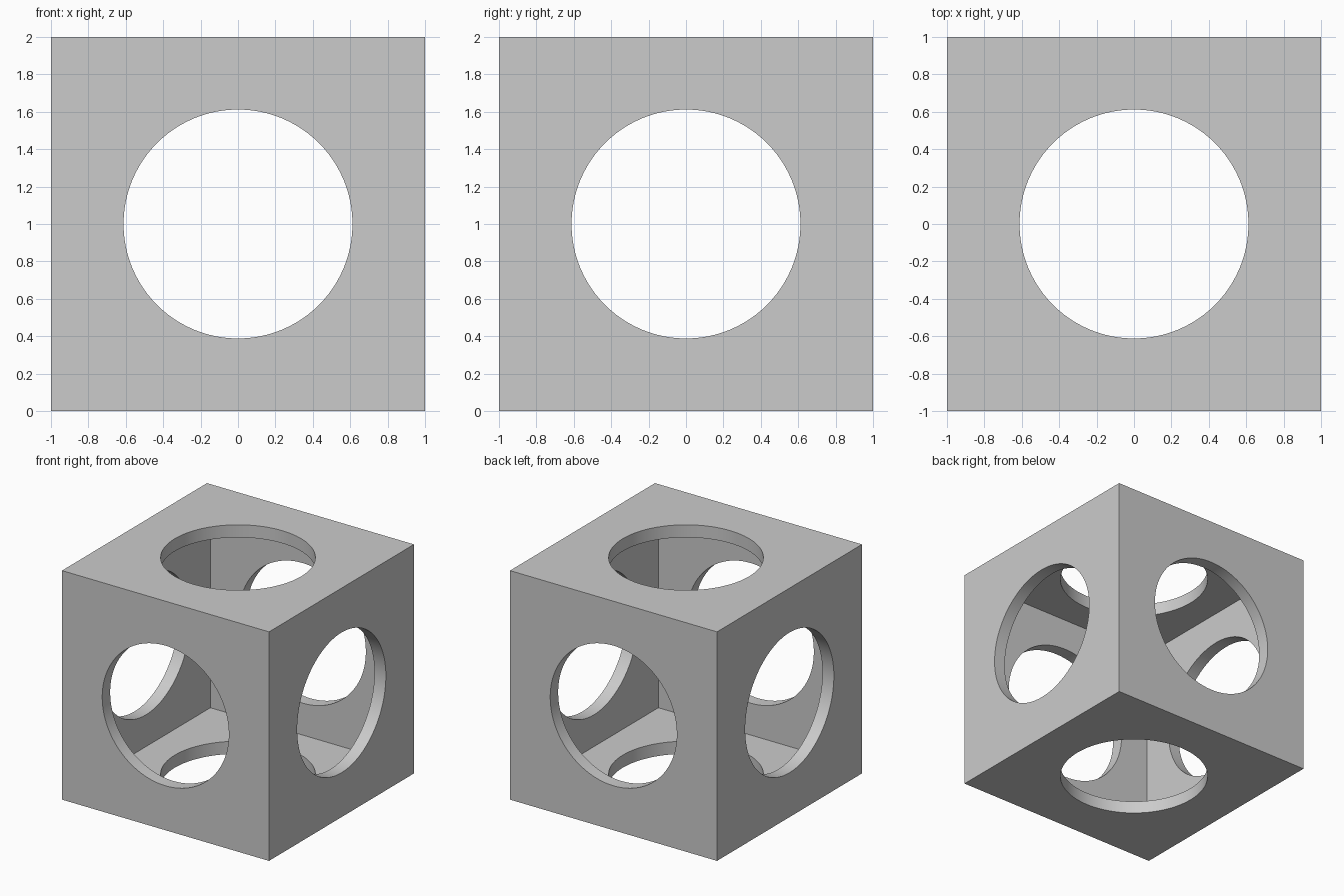
import bpy
import math

if "Cube" in bpy.data.objects:
    bpy.data.objects.remove(bpy.data.objects["Cube"])

WALL = 0.11       # wall thickness
RADIUS = 0.612    # round window radius
CENTRE = (0, 0, 1)

grey = bpy.data.materials.new("light_grey")
grey.diffuse_color = (0.6, 0.6, 0.6, 1)
grey.use_nodes = True
grey.node_tree.nodes["Principled BSDF"].inputs["Base Color"].default_value = grey.diffuse_color

# Outer block
bpy.ops.mesh.primitive_cube_add(size=2, location=CENTRE)
box = bpy.context.object
box.name = "hollow_box"
box.data.materials.append(grey)


def cut(cutter):
    """Subtract a helper from the box, then remove it."""
    cutter.hide_render = True
    cutter.data.materials.append(grey)
    mod = box.modifiers.new("cut", 'BOOLEAN')
    mod.operation = 'DIFFERENCE'
    mod.solver = 'EXACT'
    mod.object = cutter
    bpy.context.view_layer.objects.active = box
    bpy.ops.object.modifier_apply(modifier=mod.name)
    bpy.data.objects.remove(cutter, do_unlink=True)


# Square inner cavity
bpy.ops.mesh.primitive_cube_add(size=2 - 2 * WALL, location=CENTRE)
cut(bpy.context.object)

# Round windows through all six walls, one bore per axis
quarter = math.pi / 2
for rotation in ((0, 0, 0), (quarter, 0, 0), (0, quarter, 0)):
    bpy.ops.mesh.primitive_cylinder_add(vertices=96, radius=RADIUS, depth=2.4,
                                        location=CENTRE, rotation=rotation)
    cut(bpy.context.object)

# Smooth bores with crisp edges
bpy.ops.object.select_all(action='DESELECT')
box.select_set(True)
bpy.context.view_layer.objects.active = box
bpy.ops.object.shade_smooth_by_angle(angle=math.radians(30))
